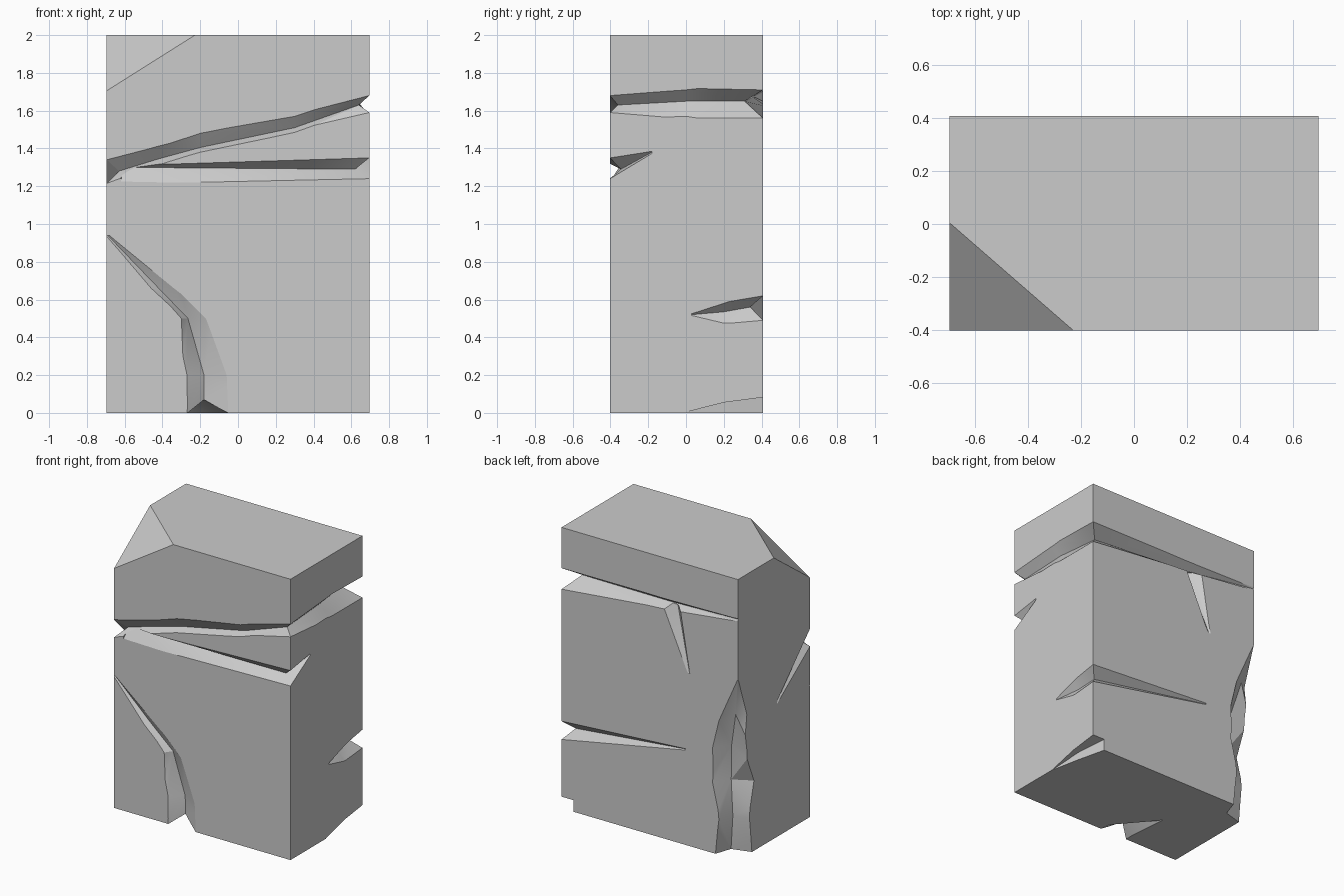
import bpy, bmesh
from mathutils import Vector

if "Cube" in bpy.data.objects:
    bpy.data.objects.remove(bpy.data.objects["Cube"])

# Stone block with one bevelled top corner
bm = bmesh.new()
bmesh.ops.create_cube(bm, size=1)
for v in bm.verts:
    v.co = Vector((v.co.x * 1.39, v.co.y * 0.81 + 0.003, v.co.z * 2 + 1))
p, q, r = Vector((-0.69, 0, 2)), Vector((-0.23, -0.4, 2)), Vector((-0.69, -0.4, 1.71))
n = (q - p).cross(r - p).normalized()
if n.x > 0:
    n = -n
cut = bmesh.ops.bisect_plane(bm, geom=bm.verts[:] + bm.edges[:] + bm.faces[:],
                             plane_co=p, plane_no=n, clear_outer=True)
edges = [e for e in cut["geom_cut"] if isinstance(e, bmesh.types.BMEdge)]
bmesh.ops.edgeloop_fill(bm, edges=edges)
bmesh.ops.recalc_face_normals(bm, faces=bm.faces)
mesh = bpy.data.meshes.new("stone_block")
bm.to_mesh(mesh)
bm.free()
block = bpy.data.objects.new("stone_block", mesh)
bpy.context.collection.objects.link(block)
bpy.context.view_layer.objects.active = block


def carve(name, sections):
    """Loft closed sections into a solid and subtract it from the block."""
    b = bmesh.new()
    rings = [[b.verts.new(c) for c in s] for s in sections]
    k = len(rings[0])
    for a, c in zip(rings, rings[1:]):
        for i in range(k):
            j = (i + 1) % k
            b.faces.new((a[i], a[j], c[j], c[i]))
    b.faces.new(rings[0])
    b.faces.new(rings[-1])
    bmesh.ops.triangulate(b, faces=b.faces)
    bmesh.ops.recalc_face_normals(b, faces=b.faces)
    m = bpy.data.meshes.new(name)
    b.to_mesh(m)
    b.free()
    cutter = bpy.data.objects.new(name, m)
    cutter.hide_render = True
    bpy.context.collection.objects.link(cutter)
    mod = block.modifiers.new(name, 'BOOLEAN')
    mod.object, mod.operation, mod.solver = cutter, 'DIFFERENCE', 'EXACT'
    bpy.ops.object.modifier_apply(modifier=mod.name)
    bpy.data.objects.remove(cutter)


def vee(upper, apex, lower):
    """V section whose two lips are extended past the surface."""
    u, a, l = Vector(upper), Vector(apex), Vector(lower)
    return [a + (u - a) * 1.4, a, a + (l - a) * 1.4]


def level(x, y, zu, ax, ay, az, zl):
    return vee((x, y, zu), (ax, ay, az), (x, y, zl))


# Long crack wrapping left, front, right and back
carve("main_crack", [
    level(-0.697, -0.03, 0.96, -0.692, -0.03, 0.95, 0.94),
    level(-0.695, -0.402, 1.34, -0.63, -0.34, 1.28, 1.215),
    level(-0.43, -0.402, 1.41, -0.42, -0.345, 1.345, 1.31),
    level(-0.2, -0.402, 1.48, -0.2, -0.35, 1.405, 1.38),
    level(0.3, -0.402, 1.57, 0.3, -0.355, 1.51, 1.485),
    level(0.695, -0.402, 1.68, 0.64, -0.36, 1.63, 1.59),
    level(0.695, 0.0, 1.71, 0.635, 0.0, 1.65, 1.57),
    level(0.695, 0.408, 1.71, 0.6, 0.31, 1.65, 1.56),
    level(-0.11, 0.408, 1.71, -0.11, 0.35, 1.67, 1.635),
    level(-0.7, 0.408, 1.725, -0.7, 0.402, 1.715, 1.705)])

# Straight front crack, ending on the right side
carve("front_crack", [
    level(-0.62, -0.402, 1.32, -0.61, -0.355, 1.30, 1.225),
    level(0.695, -0.402, 1.35, 0.62, -0.345, 1.29, 1.24),
    level(0.695, -0.18, 1.385, 0.69, -0.18, 1.38, 1.375)])

# Low crack around the right back corner
carve("back_crack", [
    level(0.695, 0.03, 0.525, 0.69, 0.03, 0.52, 0.515),
    level(0.695, 0.2, 0.58, 0.65, 0.2, 0.535, 0.475),
    level(0.695, 0.408, 0.62, 0.63, 0.34, 0.56, 0.49),
    level(-0.28, 0.408, 0.685, -0.28, 0.403, 0.68, 0.675)])

# Curved groove low on the front
stations = [(0.94, -0.7, -0.69, -0.68, 0.006), (0.66, -0.46, -0.42, -0.34, 0.03),
            (0.5, -0.3, -0.265, -0.17, 0.05), (0.2, -0.27, -0.18, -0.06, 0.065),
            (-0.03, -0.27, -0.18, -0.05, 0.07)]
carve("front_groove", [vee((a, -0.402, z), (m_, -0.402 + d, z), (c, -0.402, z))
                       for z, a, m_, c, d in stations])

# Short crack hanging below the back of the main crack
carve("back_groove", [vee((a, 0.408, z), (m_, 0.408 - d, z), (c, 0.408, z))
                      for z, a, m_, c, d in [(1.67, -0.1, -0.17, -0.24, 0.07),
                                             (1.23, -0.3, -0.31, -0.32, 0.005)]])

# Chipped left back corner: back width, apex x, apex y, side width
chip = []
for z, w, ax, ay, s in [(1.28, 0.005, 0.002, 0.002, 0.005), (1.0, 0.13, 0.06, 0.06, 0.10),
                        (0.75, 0.20, 0.12, 0.10, 0.10), (0.5, 0.20, 0.13, 0.11, 0.18),
                        (0.25, 0.15, 0.11, 0.10, 0.13), (-0.03, 0.18, 0.14, 0.12, 0.16)]:
    tri = vee((-0.695 + w, 0.408, z), (-0.695 + ax, 0.408 - ay, z), (-0.695, 0.408 - s, z))
    chip.append(tri + [Vector((-0.8, 0.5, z))])
carve("corner_chip", chip)

# Notch under the right back edge
carve("base_notch", [[(x, y, -0.05), (x, y, z), (0.75, y, z), (0.75, y, -0.05)]
                     for y, x, z in [(0.0, 0.69, 0.004), (0.2, 0.65, 0.055), (0.45, 0.59, 0.088)]])

# Chip under the front groove
carve("base_chip", [[(a, y, -0.01), (b, y, z), (c, y, -0.01)]
                    for y, a, b, c, z in [(-0.45, -0.28, -0.18, -0.03, 0.07),
                                          (-0.33, -0.28, -0.18, -0.04, 0.07),
                                          (-0.05, -0.30, -0.29, -0.28, 0.002)]])

block.select_set(True)
bpy.ops.object.shade_smooth_by_angle(angle=0.4)
